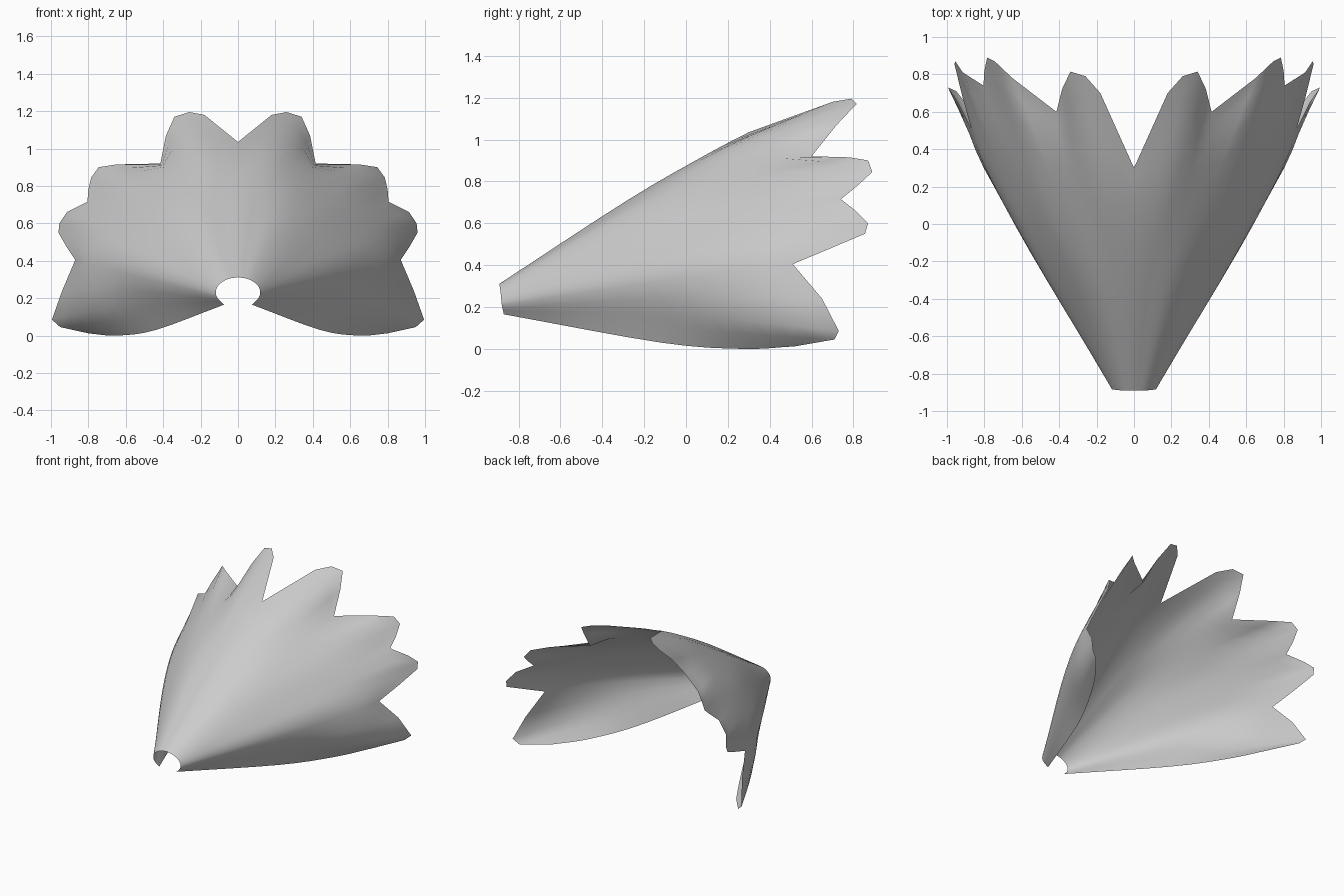
import bpy, bmesh
from mathutils import Vector

if "Cube" in bpy.data.objects:
    bpy.data.objects.remove(bpy.data.objects["Cube"])


def spline(pts, t):
    """Catmull-Rom through pts, t in 0..len-1."""
    p = [2 * pts[0] - pts[1]] + pts + [2 * pts[-1] - pts[-2]]
    i = min(int(t), len(pts) - 2)
    u = t - i
    a, b, c, d = p[i:i + 4]
    return 0.5 * (2 * b + (c - a) * u + (2 * a - 5 * b + 4 * c - d) * u ** 2
                  + (3 * b - a - 3 * c + d) * u ** 3)


def vecs(*pts):
    return [Vector(p) for p in pts]


# Half cross-sections, from the top centre round to the lower edge
neck = vecs((0, -.89, .312), (.06, -.89, .30), (.11, -.885, .262),
            (.115, -.88, .21), (.075, -.87, .165))
waist = vecs((0, -.28, .71), (.24, -.22, .68), (.44, -.18, .52),
             (.555, -.15, .32), (.44, -.12, .03))
belly = vecs((0, .1, .93), (.20, .25, .975), (.375, .3, .88), (.55, .33, .765),
             (.67, .35, .65), (.755, .33, .52), (.795, .3, .38), (.79, .3, .15),
             (.65, .27, .0))

# Scalloped rim: parameter along the section, then position
rim = [(0, 0, .30, 1.035),
       (.6, .18, .70, 1.18), (.9, .26, .79, 1.195), (1.2, .34, .815, 1.17),
       (1.6, .385, .72, 1.07), (2, .415, .60, .92),
       (2.5, .65, .78, .915), (2.9, .745, .87, .90), (3.2, .785, .89, .845),
       (3.6, .80, .82, .78), (4, .805, .74, .715),
       (4.5, .915, .81, .66), (4.9, .955, .87, .60), (5.2, .96, .855, .55),
       (5.6, .92, .69, .48), (6, .87, .51, .405),
       (6.6, .94, .65, .24), (7.1, .995, .73, .085), (7.5, .95, .71, .045),
       (8, .80, .52, .012)]

# Loft each column from neck to rim
STEPS = 4
bm = bmesh.new()
grid = []
for t, x, y, z in rim:
    column = [spline(neck, t / 2), spline(waist, t / 2), spline(belly, t), Vector((x, y, z))]
    grid.append([bm.verts.new(spline(column, k / STEPS)) for k in range(3 * STEPS + 1)])
for a, b in zip(grid, grid[1:]):
    for k in range(3 * STEPS):
        bm.faces.new((a[k], a[k + 1], b[k + 1], b[k]))
bm.normal_update()
if sum(f.normal.z for f in bm.faces) < 0:
    bmesh.ops.reverse_faces(bm, faces=bm.faces[:])

mesh = bpy.data.meshes.new("scalloped_shell")
bm.to_mesh(mesh)
bm.free()
shell = bpy.data.objects.new("scalloped_shell", mesh)
bpy.context.collection.objects.link(shell)
for p in mesh.polygons:
    p.use_smooth = True

# Other half
mirror = shell.modifiers.new("mirror", 'MIRROR')
mirror.use_clip = True
mirror.merge_threshold = 0.002
